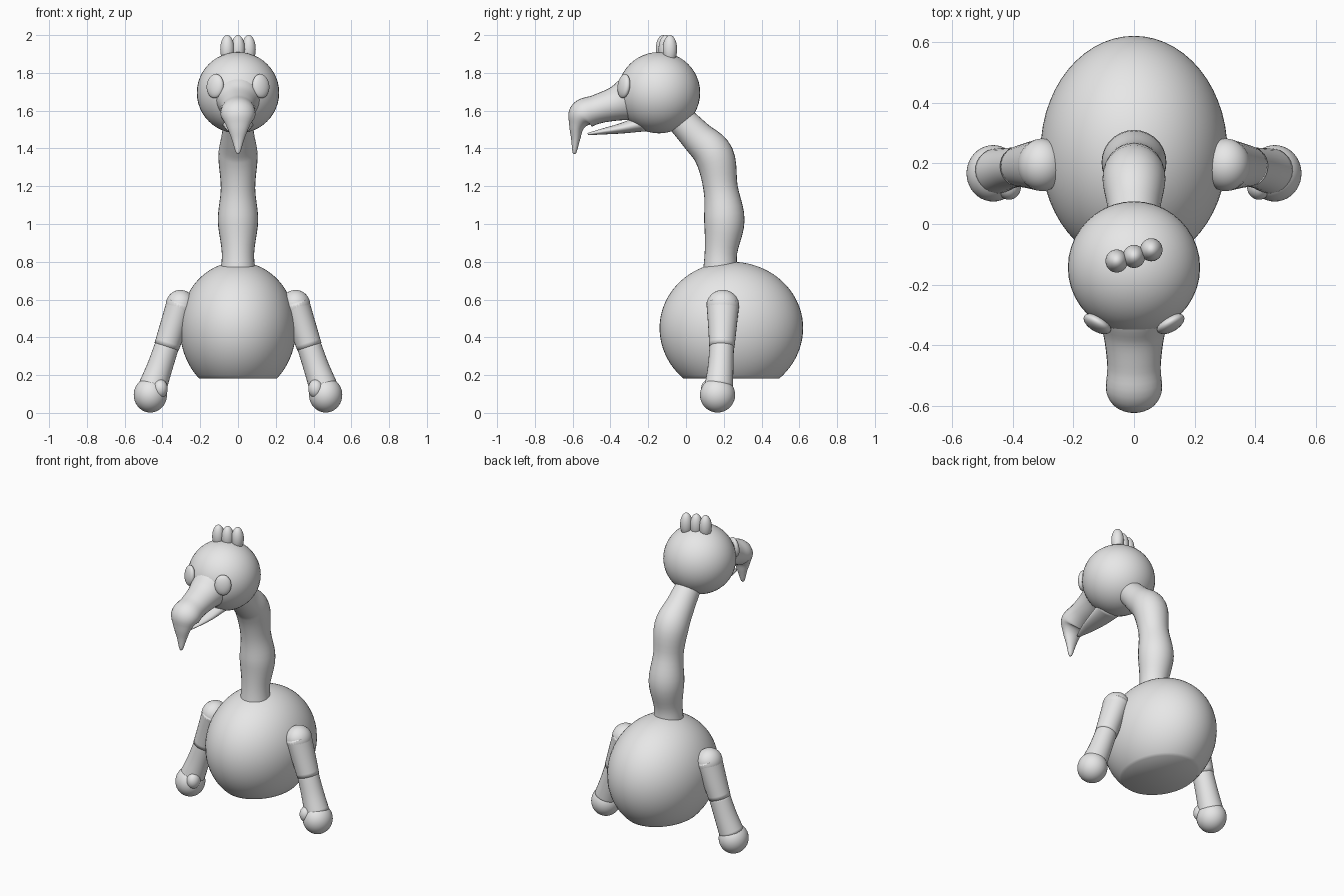
import bpy, bmesh, math
from mathutils import Vector, Matrix

if "Cube" in bpy.data.objects:
    bpy.data.objects.remove(bpy.data.objects["Cube"])

grey = bpy.data.materials.new("light grey")
grey.use_nodes = True
colour = (0.8, 0.8, 0.8, 1)
grey.diffuse_color = colour
grey.node_tree.nodes["Principled BSDF"].inputs["Base Color"].default_value = colour


def finish(name, bm):
    bmesh.ops.recalc_face_normals(bm, faces=bm.faces)
    mesh = bpy.data.meshes.new(name)
    bm.to_mesh(mesh)
    bm.free()
    mesh.materials.append(grey)
    mesh.shade_smooth()
    ob = bpy.data.objects.new(name, mesh)
    bpy.context.collection.objects.link(ob)
    return ob


def ball(name, centre, size, rotation=None):
    bm = bmesh.new()
    bmesh.ops.create_uvsphere(bm, u_segments=40, v_segments=24, radius=1)
    turn = rotation or Matrix()
    bm.transform(Matrix.Translation(centre) @ turn @ Matrix.Diagonal((*size, 1)))
    return finish(name, bm)


def spline(points, steps):
    """Smoothly interpolate rows of numbers through every given row."""
    rows = [Vector(p) for p in points]
    rows = [rows[0] * 2 - rows[1]] + rows + [rows[-1] * 2 - rows[-2]]
    out = []
    for a, b, c, d in zip(rows, rows[1:], rows[2:], rows[3:]):
        for k in range(steps):
            t = k / steps
            out.append(b + (c - a) * t / 2 + (a - b * 2.5 + c * 2 - d / 2) * t * t
                       + (b * 3 - a - c * 3 + d) * t ** 3 / 2)
    return out + [rows[-2]]


def tube(name, points, across, steps=5, sides=28):
    """Points are x, y, z, radius along 'across', radius at right angles."""
    rows = spline(points, steps)
    bm = bmesh.new()
    rings = []
    for i, row in enumerate(rows):
        ahead, behind = rows[min(i + 1, len(rows) - 1)], rows[max(i - 1, 0)]
        along = Vector((ahead - behind)[:3]).normalized()
        u = Vector(across)
        u = (u - along * u.dot(along)).normalized()
        v = along.cross(u)
        ring = []
        for s in range(sides):
            a = math.tau * s / sides
            ring.append(bm.verts.new(Vector(row[:3]) + u * row[3] * math.cos(a)
                                     + v * row[4] * math.sin(a)))
        rings.append(ring)
    for low, high in zip(rings, rings[1:]):
        for s in range(sides):
            n = (s + 1) % sides
            bm.faces.new((low[s], low[n], high[n], high[s]))
    bm.faces.new(rings[0])
    bm.faces.new(rings[-1])
    return finish(name, bm)


# Body: egg with a flattened belly
bm = bmesh.new()
bmesh.ops.create_uvsphere(bm, u_segments=56, v_segments=40, radius=1)
for v in bm.verts:
    v.co.z *= 0.35 if v.co.z > 0 else 0.36
    v.co = Vector((v.co.x * 0.308, v.co.y * 0.38 + 0.24, v.co.z + 0.45))
cut = bmesh.ops.bisect_plane(bm, geom=bm.verts[:] + bm.edges[:] + bm.faces[:],
                             plane_co=(0, 0, 0.182), plane_no=(0, 0, -1), clear_outer=True)
bmesh.ops.holes_fill(bm, edges=[e for e in bm.edges if e.is_boundary], sides=0)
finish("body", bm)

# Neck: bent tube with two swellings
neck = [(0.18, 0.72, 0.094), (0.185, 0.85, 0.086), (0.203, 1.02, 0.107),
        (0.183, 1.19, 0.091), (0.15, 1.36, 0.104), (0.06, 1.46, 0.088),
        (-0.035, 1.56, 0.076)]
tube("neck", [(0, y, z, r, r) for y, z, r in neck], (1, 0, 0))

# Head and beak
ball("head", (0, -0.143, 1.695), (0.218, 0.218, 0.215))
beak = [(-0.24, 1.67, 0.15, 0.15), (-0.30, 1.66, 0.122, 0.122),
        (-0.37, 1.637, 0.1, 0.092), (-0.47, 1.608, 0.088, 0.077),
        (-0.548, 1.578, 0.092, 0.078), (-0.578, 1.52, 0.062, 0.042),
        (-0.584, 1.45, 0.034, 0.024), (-0.59, 1.385, 0.014, 0.012),
        (-0.591, 1.37, 0.004, 0.004)]
tube("upper_beak", [(0, y, z, w, t) for y, z, w, t in beak], (1, 0, 0))
jaw = [(-0.22, 1.535, 0.085, 0.045), (-0.34, 1.507, 0.065, 0.028),
       (-0.44, 1.49, 0.04, 0.016), (-0.52, 1.476, 0.01, 0.006)]
tube("lower_beak", [(0, y, z, w, t) for y, z, w, t in jaw], (1, 0, 0))

# Crest: three rounded lobes running slightly diagonally
for name, x, y in (("right", -0.057, -0.122), ("middle", 0, -0.107), ("left", 0.057, -0.085)):
    ball(name + "_crest_lobe", (x, y, 1.925), (0.037, 0.038, 0.075))

# Eyes and arms, both sides
for name, s in (("right", -1), ("left", 1)):
    facing = Vector((s * 0.5, -0.85, 0.12)).to_track_quat("X", "Z").to_matrix().to_4x4()
    ball(name + "_eye", (s * 0.121, -0.329, 1.73), (0.025, 0.05, 0.064), facing)
    ball(name + "_shoulder", (s * 0.305, 0.195, 0.569), (0.078, 0.086, 0.082))
    tube(name + "_upper_arm", [(s * 0.302, 0.195, 0.58, 0.087, 0.076),
                               (s * 0.342, 0.193, 0.46, 0.076, 0.071),
                               (s * 0.378, 0.19, 0.35, 0.067, 0.067)], (0, 1, 0))
    tube(name + "_forearm", [(s * 0.373, 0.19, 0.365, 0.064, 0.064),
                             (s * 0.415, 0.183, 0.24, 0.068, 0.068),
                             (s * 0.455, 0.173, 0.13, 0.076, 0.076)], (0, 1, 0))
    ball(name + "_hand", (s * 0.464, 0.167, 0.095), (0.088, 0.093, 0.093))
    ball(name + "_thumb", (s * 0.412, 0.125, 0.128), (0.04, 0.045, 0.05))

# Keep the belly rim crisp
bpy.ops.object.select_all(action="DESELECT")
body = bpy.data.objects["body"]
body.select_set(True)
bpy.context.view_layer.objects.active = body
bpy.ops.object.shade_smooth_by_angle(angle=math.radians(60))
